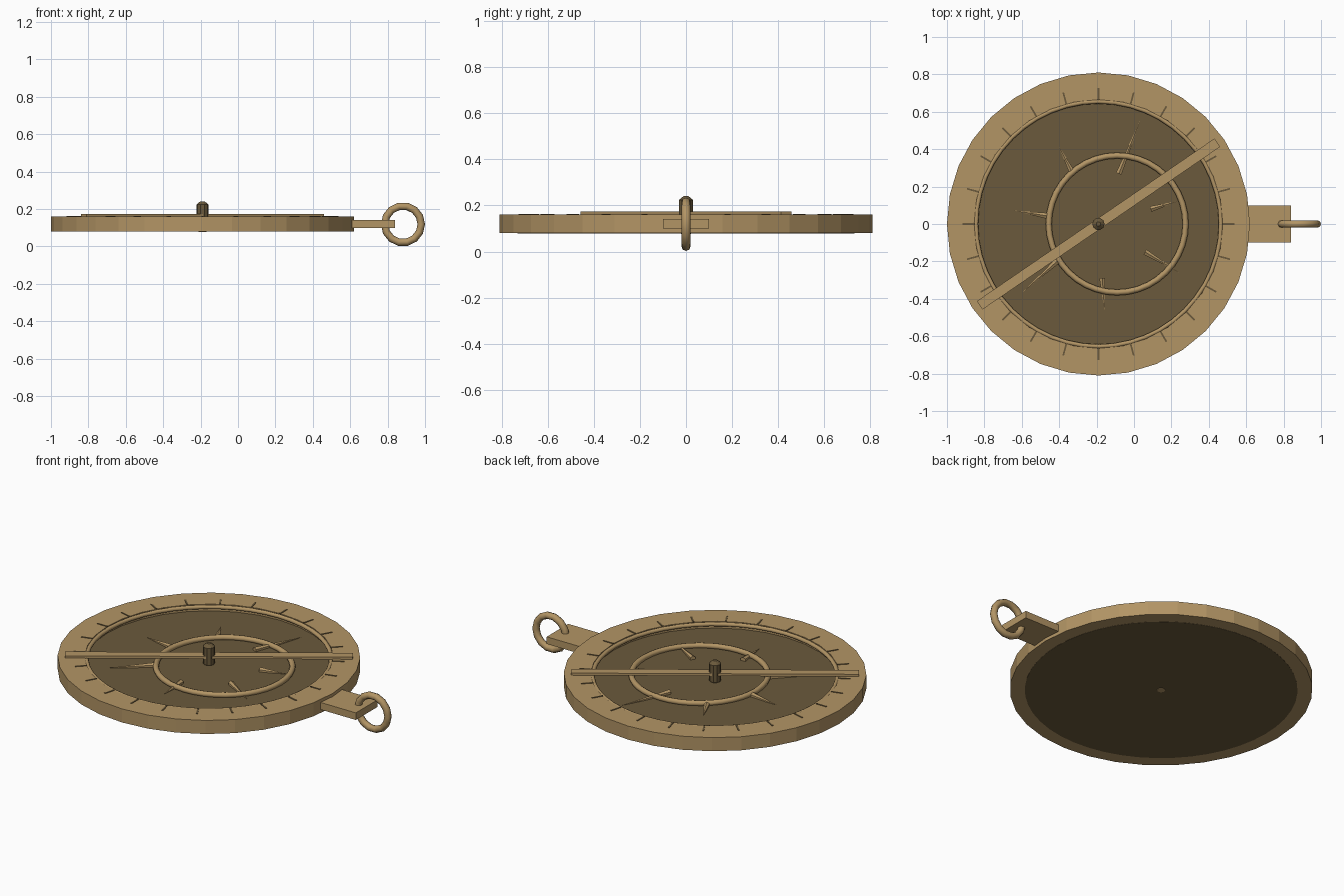
import bpy, math
from mathutils import Vector

cube = bpy.data.objects.get("Cube")
if cube:
    bpy.data.objects.remove(cube)

CX = -0.19          # disc centre
TOP = 0.16          # rim height


def material(name, rgb):
    m = bpy.data.materials.new(name)
    m.use_nodes = True
    col = (*rgb, 1)
    m.diffuse_color = col
    m.node_tree.nodes["Principled BSDF"].inputs["Base Color"].default_value = col
    return m


brass = material("brass", (0.45, 0.30, 0.13))
dark_bronze = material("dark bronze", (0.147, 0.102, 0.045))


def finish(name, mat, smooth=None):
    ob = bpy.context.object
    ob.name = ob.data.name = name
    ob.data.materials.clear()
    ob.data.materials.append(mat)
    if smooth:
        bpy.ops.object.shade_smooth_by_angle(angle=math.radians(smooth))
    return ob


def lathe(name, profile, mat, sides, closed=False, smooth=None):
    """Revolve (radius, z) points round the disc axis."""
    n = len(profile)
    verts = [(r * math.cos(a), r * math.sin(a), z)
             for a in (math.tau * i / sides for i in range(sides)) for r, z in profile]
    faces = []
    for i in range(sides):
        j = (i + 1) % sides
        for k in range(n if closed else n - 1):
            l = (k + 1) % n
            faces.append((i * n + k, j * n + k, j * n + l, i * n + l))
    if not closed:
        faces.append([i * n for i in reversed(range(sides))])
        faces.append([i * n + n - 1 for i in range(sides)])
    me = bpy.data.meshes.new(name)
    me.from_pydata(verts, [], faces)
    ob = bpy.data.objects.new(name, me)
    bpy.context.collection.objects.link(ob)
    ob.location.x = CX
    bpy.ops.object.select_all(action='DESELECT')
    ob.select_set(True)
    bpy.context.view_layer.objects.active = ob
    return finish(name, mat, smooth)


def box(name, loc, size, mat, angle=0.0):
    bpy.ops.mesh.primitive_cube_add(size=1, location=loc, rotation=(0, 0, angle))
    bpy.context.object.scale = size
    return finish(name, mat)


def torus(name, loc, major, minor, mat, segs, rot=(0, 0, 0)):
    bpy.ops.mesh.primitive_torus_add(location=loc, rotation=rot, major_radius=major,
                                     minor_radius=minor, major_segments=segs, minor_segments=8)
    return finish(name, mat, 50)


# Rim body and recessed plate
lathe("rim_body", [(0.665, 0.08), (0.81, 0.08), (0.81, TOP), (0.665, TOP)], brass, 32, closed=True)
lathe("recessed_plate", [(0.73, 0.079), (0.73, 0.12)], dark_bronze, 48)
torus("rim_bead", (CX, 0, 0.148), 0.655, 0.012, brass, 48)

# Degree marks round the rim
for i in range(24):
    a = math.tau * i / 24
    box(f"rim_mark_{i + 1}", (CX + 0.695 * math.cos(a), 0.695 * math.sin(a), TOP),
        (0.065, 0.009, 0.006), dark_bronze, a)

# Off-centre star ring
torus("star_ring", (CX + 0.1, 0, 0.13), 0.366, 0.016, brass, 40)

# Star pointers: direction in degrees, inner radius, tip radius
pointers = [(16, 0.29, 0.44), (68, 0.29, 0.60), (117, 0.31, 0.47), (171, 0.28, 0.46),
            (222, 0.29, 0.54), (274, 0.29, 0.47), (329, 0.29, 0.51)]
for i, (deg, r0, r1) in enumerate(pointers):
    a = math.radians(deg)
    d = Vector((math.cos(a), math.sin(a), 0))
    mid = Vector((CX, 0, 0.124)) + d * (r0 + r1) / 2
    bpy.ops.mesh.primitive_cone_add(vertices=6, radius1=0.018, radius2=0, depth=r1 - r0,
                                    location=mid, rotation=d.to_track_quat('Z', 'Y').to_euler())
    finish(f"star_pointer_{i + 1}", brass)

# Sighting rule and centre pin
box("sighting_rule", (CX, 0, 0.166), (1.54, 0.054, 0.014), brass, math.radians(34.4))
lathe("centre_pin", [(0.022, 0.1), (0.033, 0.125), (0.033, 0.223), (0.012, 0.24)], dark_bronze, 10)
lathe("pin_rivet", [(0.022, 0.077), (0.022, 0.09)], brass, 12)

# Hanging tab and ring
box("hanging_tab", (0.72, 0, 0.12), (0.24, 0.2, 0.042), brass)
torus("hanging_ring", (0.882, 0, 0.118), 0.098, 0.02, brass, 14, (math.pi / 2, 0, 0))
